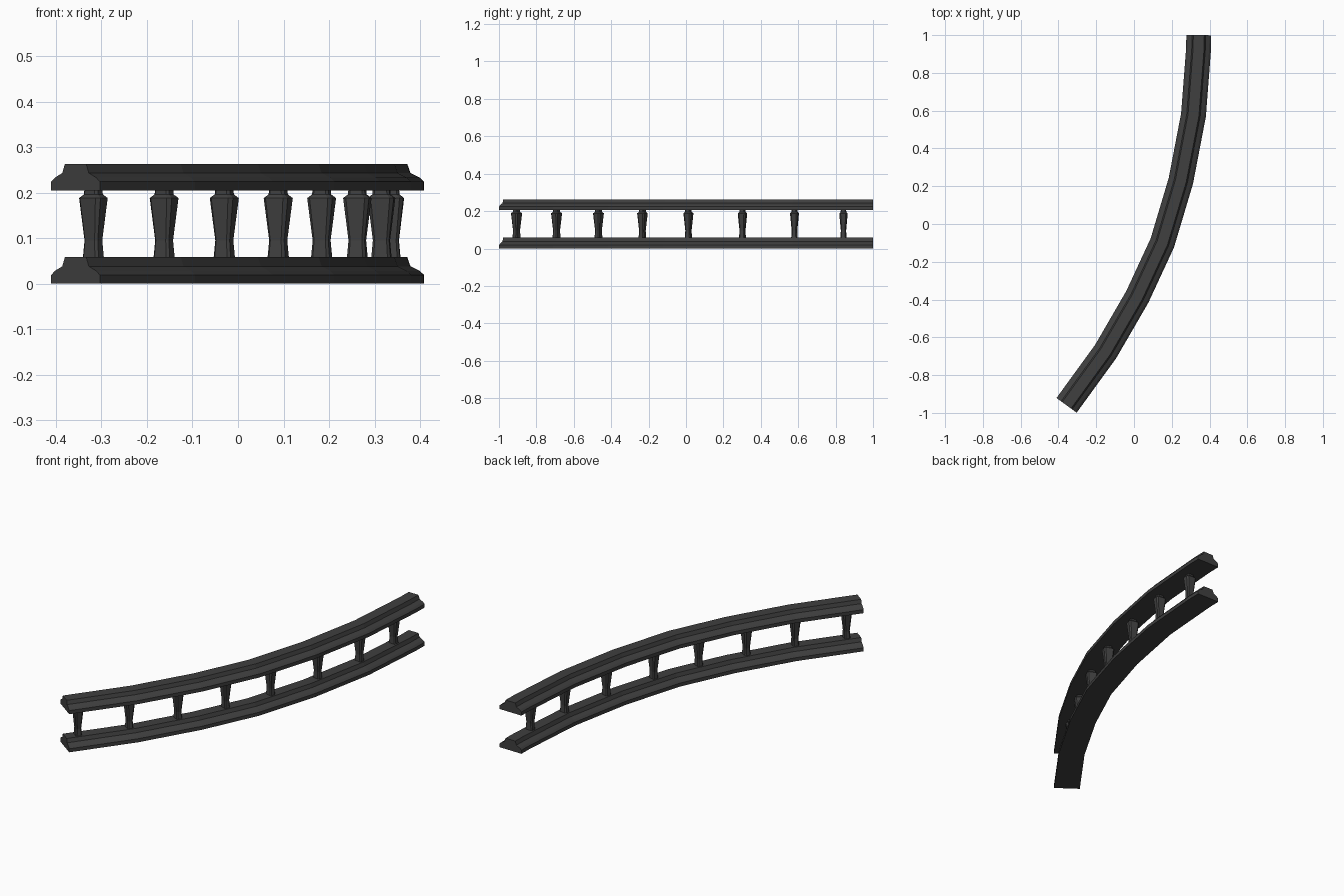
import bpy, bmesh, math
from mathutils import Vector, Matrix

if "Cube" in bpy.data.objects:
    bpy.data.objects.remove(bpy.data.objects["Cube"])

mat = bpy.data.materials.new("dark_stone")
mat.diffuse_color = (0.05, 0.05, 0.05, 1)
mat.use_nodes = True
mat.node_tree.nodes["Principled BSDF"].inputs["Base Color"].default_value = mat.diffuse_color

# Plan-view centre line of the curved balustrade
PATH = [Vector(p) for p in [(0.343, 1.0), (0.342, 0.93), (0.315, 0.577), (0.248, 0.228),
        (0.15, -0.1), (0.018, -0.385), (-0.15, -0.675), (-0.357, -0.96)]]

# Moulded rail section: (half width, height), mirrored to close it
HALF = [(0.066, 0.0), (0.066, 0.019), (0.056, 0.028), (0.036, 0.038), (0.029, 0.058)]
SECTION = HALF + [(-w, h) for w, h in reversed(HALF)]


def finish(bm, name):
    bmesh.ops.recalc_face_normals(bm, faces=bm.faces)
    me = bpy.data.meshes.new(name)
    bm.to_mesh(me)
    bm.free()
    me.materials.append(mat)
    ob = bpy.data.objects.new(name, me)
    bpy.context.collection.objects.link(ob)
    return ob


def loft(bm, rings):
    rings = [[bm.verts.new(p) for p in r] for r in rings]
    n = len(rings[0])
    for a, b in zip(rings, rings[1:]):
        for i in range(n):
            j = (i + 1) % n
            bm.faces.new((a[i], a[j], b[j], b[i]))
    bm.faces.new(rings[0])
    bm.faces.new(rings[-1])


def rail(name, z):
    rings = []
    for i, p in enumerate(PATH):
        d0 = (p - PATH[i - 1]).normalized() if i else (PATH[1] - p).normalized()
        d1 = (PATH[i + 1] - p).normalized() if i + 1 < len(PATH) else d0
        t = (d0 + d1).normalized()
        side = Vector((-t.y, t.x)) / t.dot(d0)   # mitred joint
        rings.append([(p.x + side.x * w, p.y + side.y * w, z + h) for w, h in SECTION])
    bm = bmesh.new()
    loft(bm, rings)
    finish(bm, name)


# Baluster: chamfered rectangle plan, scaled along its height
A, B, C = 0.029, 0.0215, 0.008
PLAN = [(A, -B + C), (A, B - C), (A - C, B), (-A + C, B),
        (-A, B - C), (-A, -B + C), (-A + C, -B), (A - C, -B)]
LEVELS = [(0.055, 0.74), (0.095, 0.62), (0.188, 1.0), (0.196, 0.66), (0.21, 0.62)]


def on_path(y):
    y = max(-0.955, min(0.995, y))
    for a, b in zip(PATH, PATH[1:]):
        if y >= b.y:
            break
    return a.lerp(b, (a.y - y) / (a.y - b.y))


def baluster(name, y):
    p = on_path(y)
    d = on_path(y + 0.15) - on_path(y - 0.15)
    place = Matrix.Translation((p.x, p.y, 0)) @ Matrix.Rotation(-math.atan2(d.x, d.y), 4, 'Z')
    bm = bmesh.new()
    loft(bm, [[place @ Vector((x * s, v * s, z)) for x, v in PLAN] for z, s in LEVELS])
    finish(bm, name)


rail("bottom_rail", 0.0)
rail("top_rail", 0.205)
for k, y in enumerate([-0.906, -0.692, -0.468, -0.233, 0.013, 0.302, 0.58, 0.842]):
    baluster(f"baluster_{k + 1}", y)
